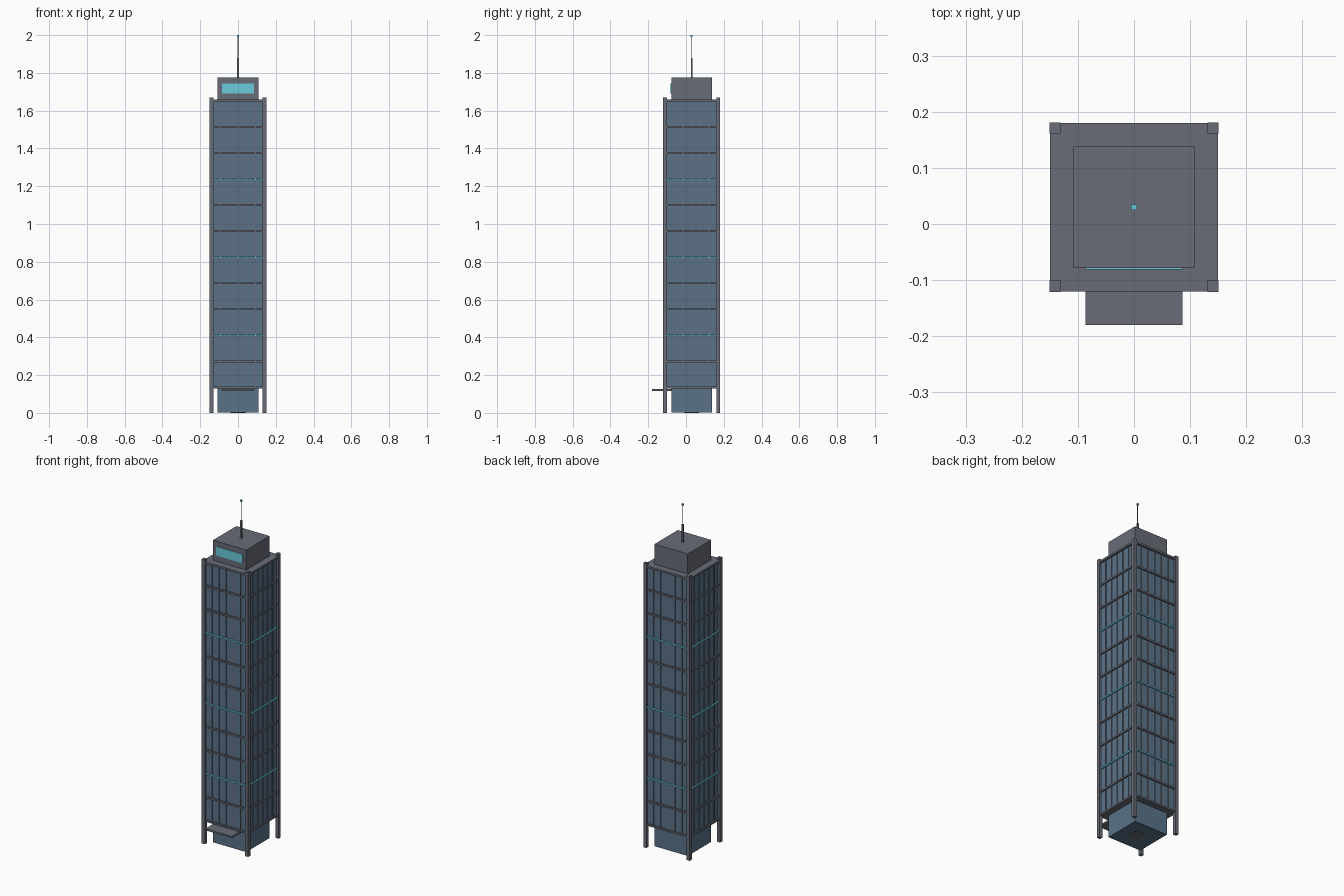
import bpy
import bmesh
from mathutils import Matrix, Vector

if "Cube" in bpy.data.objects:
    bpy.data.objects.remove(bpy.data.objects["Cube"])

CY = 0.03          # tower axis in y
FLOOR = 0.1379     # storey height
BASE = 0.135       # height of the lowest slab
FLOORS = 11


def material(name, rgb):
    m = bpy.data.materials.new(name)
    m.diffuse_color = (*rgb, 1)
    m.use_nodes = True
    m.node_tree.nodes["Principled BSDF"].inputs["Base Color"].default_value = m.diffuse_color
    return m


glass = material("blue_glass", (0.10, 0.17, 0.25))
metal = material("dark_grey", (0.14, 0.15, 0.18))
glow = material("cyan_glow", (0.15, 0.60, 0.72))


def boxes(name, items, mat):
    """One object from a list of (x0, x1, y0, y1, z0, z1) boxes."""
    bm = bmesh.new()
    for x0, x1, y0, y1, z0, z1 in items:
        mid = Vector((x0 + x1, y0 + y1, z0 + z1)) / 2
        size = Matrix.Diagonal((x1 - x0, y1 - y0, z1 - z0, 1))
        bmesh.ops.create_cube(bm, size=1, matrix=Matrix.Translation(mid) @ size)
    me = bpy.data.meshes.new(name)
    bm.to_mesh(me)
    bm.free()
    me.materials.append(mat)
    ob = bpy.data.objects.new(name, me)
    bpy.context.collection.objects.link(ob)
    return ob


def square(r, z0, z1):
    """Square block centred on the tower axis."""
    return (-r, r, CY - r, CY + r, z0, z1)


top = BASE + FLOORS * FLOOR

# Lobby, service core and glazed shaft
boxes("lobby", [square(0.108, 0.001, BASE)], glass)
boxes("service_core", [square(0.04, 0, BASE)], metal)
boxes("glass_shaft", [square(0.138, BASE, top)], glass)

# Floor slabs, every third one a thin glowing band
slabs, bands = [], []
for i in range(FLOORS + 1):
    z = BASE + i * FLOOR
    if i in (2, 5, 8):
        bands.append(square(0.146, z - 0.004, z + 0.004))
    else:
        slabs.append(square(0.146, z - 0.005, z + 0.005))
boxes("floor_slabs", slabs, metal)
boxes("light_bands", bands, glow)

# Vertical mullions on all four faces
mullions = []
for k in (-2, -1, 0, 1, 2):
    c, w = k * 0.046, 0.002
    for s in (-1, 1):
        a, b = sorted((s * 0.136, s * 0.142))
        mullions.append((c - w, c + w, CY + a, CY + b, BASE, top))
        mullions.append((a, b, CY + c - w, CY + c + w, BASE, top))
boxes("mullions", mullions, metal)

# Corner columns
cols = []
for sx in (-1, 1):
    for sy in (-1, 1):
        x, y = sx * 0.141, CY + sy * 0.141
        cols.append((x - 0.01, x + 0.01, y - 0.01, y + 0.01, 0, 1.67))
boxes("corner_columns", cols, metal)

# Roof slab, entrance canopy, penthouse and its screen
boxes("roof_slab", [square(0.15, top - 0.005, top + 0.006)], metal)
boxes("entrance_canopy", [(-0.086, 0.086, -0.18, -0.075, 0.116, 0.126)], metal)
boxes("penthouse", [square(0.108, top, 1.775)], metal)
boxes("penthouse_screen", [(-0.086, 0.086, -0.081, -0.076, 1.692, 1.745)], glow)

# Mast with beacon
boxes("mast", [square(0.004, 1.775, 1.88), square(0.0018, 1.88, 1.995)], metal)
boxes("beacon", [square(0.005, 1.99, 2.0)], glow)
